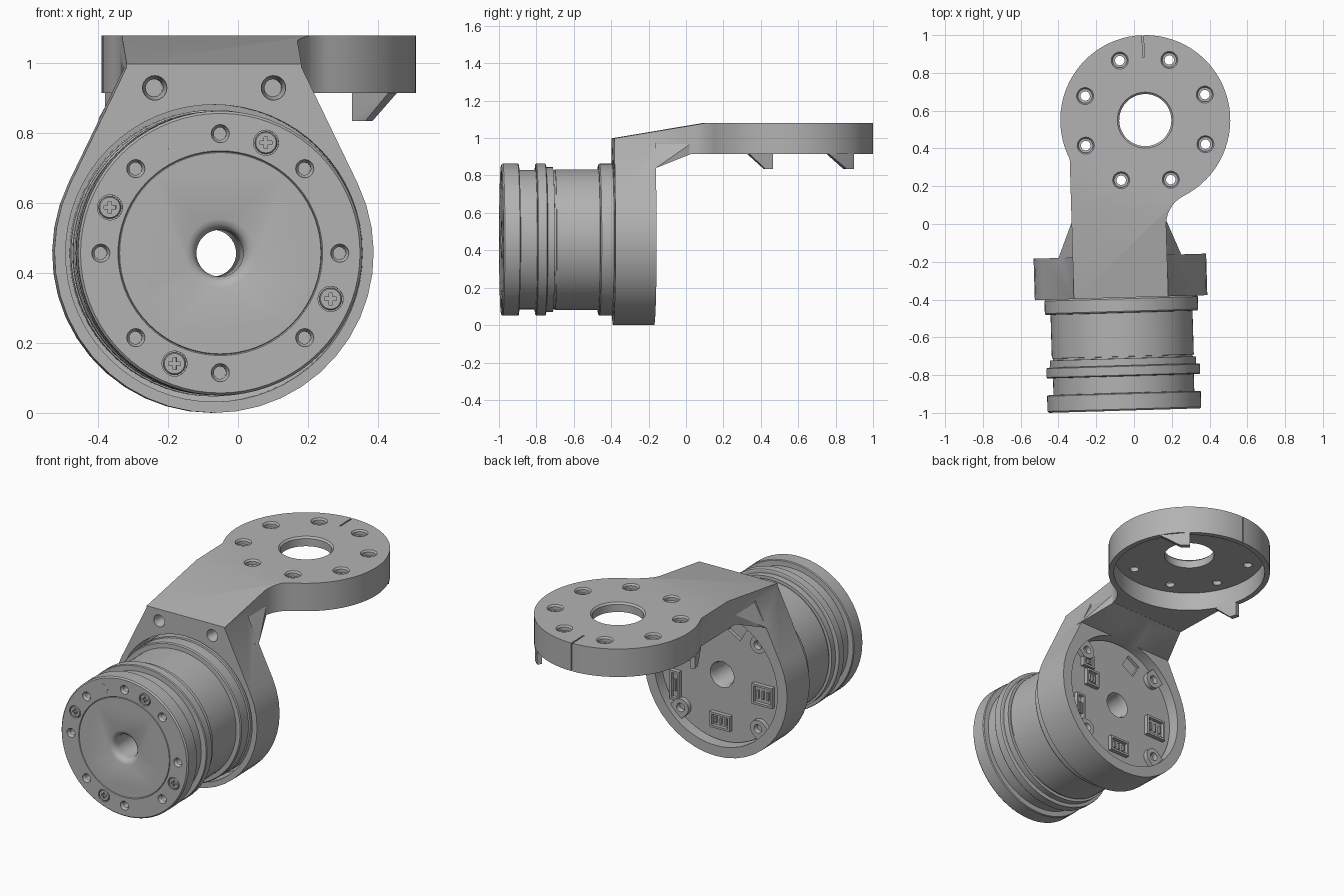
import bpy, bmesh
from math import sin, cos, radians, atan2, acos, degrees, hypot, sqrt
from mathutils import Matrix

if "Cube" in bpy.data.objects:
    bpy.data.objects.remove(bpy.data.objects["Cube"])

grey = bpy.data.materials.new("machined_grey")
grey.use_nodes = True
grey.diffuse_color = (0.45, 0.45, 0.45, 1)
grey.node_tree.nodes["Principled BSDF"].inputs["Base Color"].default_value = (0.45, 0.45, 0.45, 1)
YAW = Matrix.Rotation(radians(1.7), 4, 'Z')

MX, MZ = -0.08, 0.457          # motor axis
DX, DY, DR = 0.076, 0.548, 0.45  # flange centre and radius
HALF = 0.25                    # half width of the arm
FRONT, BACK = -0.388, -0.168   # faces of the clamp ring
FACE, PLATE = -0.986, -0.23    # front and rear faces of the motor
LOW, TOP = 0.915, 1.08         # flange heights


def place(u, v, w, axis):
    return {'x': (w, u, v), 'y': (u, w, v), 'z': (u, v, w)}[axis]


def loft(bm, rings):
    """Capped solid through rings of equal vertex count."""
    rings = [[bm.verts.new(p) for p in ring] for ring in rings]
    for a, b in zip(rings, rings[1:]):
        for i in range(len(a)):
            j = (i + 1) % len(a)
            bm.faces.new((a[i], a[j], b[j], b[i]))
    bm.faces.new(rings[0])
    bm.faces.new(rings[-1])


def prism(bm, pts, axis, lo, hi):
    loft(bm, [[place(u, v, w, axis) for u, v in pts] for w in (lo, hi)])


def arc(cx, cy, r, a0, a1, n):
    return [(cx + r * cos(radians(a0 + (a1 - a0) * i / n)),
             cy + r * sin(radians(a0 + (a1 - a0) * i / n))) for i in range(n + 1)]


def turned(bm, cx, cy, axis, profile, n=24):
    """Stack of circles given as (radius, position along the axis)."""
    loft(bm, [[place(u, v, w, axis) for u, v in arc(cx, cy, r, 0, 360, n)[:-1]]
              for r, w in profile])


def rect(cx, cy, w, h, turn=0):
    c, s = cos(radians(turn)), sin(radians(turn))
    return [(cx + c * x * w / 2 - s * y * h / 2, cy + s * x * w / 2 + c * y * h / 2)
            for x, y in ((-1, -1), (1, -1), (1, 1), (-1, 1))]


def hull(bm, pts):
    bmesh.ops.convex_hull(bm, input=[bm.verts.new(p) for p in pts])


def make(name, bm):
    bmesh.ops.recalc_face_normals(bm, faces=bm.faces[:])
    mesh = bpy.data.meshes.new(name)
    bm.to_mesh(mesh)
    bm.free()
    mesh.materials.append(grey)
    obj = bpy.data.objects.new(name, mesh)
    bpy.context.collection.objects.link(obj)
    return obj


def combine(obj, bm, operation):
    tool = make("cutter", bm)
    tool.hide_render = True
    mod = obj.modifiers.new("combine", 'BOOLEAN')
    mod.operation, mod.solver, mod.object = operation, 'EXACT', tool
    bpy.context.view_layer.objects.active = obj
    bpy.ops.object.modifier_apply(modifier=mod.name)
    bpy.data.objects.remove(tool)


def finish(obj):
    obj.data.transform(YAW)
    bpy.ops.object.select_all(action='DESELECT')
    obj.select_set(True)
    bpy.context.view_layer.objects.active = obj
    bpy.ops.object.shade_smooth_by_angle(angle=radians(30))


def around(r, start, step, count):
    return [(MX + r * cos(radians(start + i * step)), MZ + r * sin(radians(start + i * step)))
            for i in range(count)]


# Bracket: clamp ring with tapered shoulders
RING = 0.457
px, pz = HALF, 0.99 - MZ
tangent = degrees(atan2(pz, px) - acos(RING / hypot(px, pz)))
bm = bmesh.new()
prism(bm, arc(MX, MZ, RING, 180 - tangent, 360 + tangent, 28)
      + [(MX + HALF, 0.99), (MX - HALF, 0.99)], 'y', FRONT, BACK)
bracket = make("bracket", bm)

# Bracket: arm running into the round flange, with a fillet on one side
fr = 0.17
fx = MX + HALF + fr
fy = DY - sqrt((DR + fr) ** 2 - (fx - DX) ** 2)
join = degrees(atan2(fy - DY, fx - DX))
left = 180 + degrees(acos((DX - MX + HALF) / DR))
bm = bmesh.new()
prism(bm, [(MX - HALF, FRONT), (MX + HALF, FRONT)] + arc(fx, fy, fr, 180, 180 + join, 12)
      + arc(DX, DY, DR, join, left, 56)[1:], 'z', LOW, TOP)
combine(bracket, bm, 'UNION')

# Bracket: gussets under the arm
bm = bmesh.new()
hull(bm, [(MX + s * w, y, z) for s in (-1, 1) for w, y, z in
          ((0.249, -0.2, 0.97), (0.325, -0.2, 0.84), (0.325, BACK, 0.84),
           (0.249, 0.02, 0.97), (0.249, 0.02, 0.914))])
combine(bracket, bm, 'UNION')

# Bracket: sloped top
bm = bmesh.new()
prism(bm, [(-0.5, 0.98), (0.12, 1.0836), (0.12, 1.2), (-0.5, 1.2)], 'x', -1, 1)
combine(bracket, bm, 'DIFFERENCE')

# Bracket: motor bore, flange recess and index slit
bm = bmesh.new()
turned(bm, MX, MZ, 'y', [(0.425, -0.5), (0.425, -0.26), (0.395, -0.255),
                         (0.395, BACK), (0.46, 0.03)], 64)
turned(bm, DX, DY, 'z', [(0.42, 0.85), (0.42, 1.025)], 64)
combine(bracket, bm, 'DIFFERENCE')
bm = bmesh.new()
prism(bm, [(0.88, 1.068), (0.992, 1.068), (0.992, 0.9), (1.1, 0.9), (1.1, 1.2), (0.88, 1.2)],
      'x', DX - 0.004, DX + 0.004)

# Bracket: centre hole, bolt circle and front bolt holes
turned(bm, DX, DY, 'z', [(0.138, 0.99), (0.138, 1.07), (0.158, 1.09)], 48)
for i in range(8):
    a = radians(21.5 + 45 * i)
    turned(bm, DX + 0.343 * cos(a), DY + 0.343 * sin(a), 'z',
           [(0.025, 0.99), (0.025, 1.05), (0.038, 1.051), (0.038, 1.07), (0.049, 1.085)])
for s in (-1, 1):
    turned(bm, MX + s * 0.17, 0.93, 'y',
           [(0.035, FRONT - 0.02), (0.035, FRONT + 0.01), (0.025, FRONT + 0.03),
            (0.025, FRONT + 0.09)])
combine(bracket, bm, 'DIFFERENCE')
finish(bracket)

# Hook tabs below the flange rim: slanted at the first angle, upright at the last
bm = bmesh.new()
for a0, a1 in ((27, 49), (208, 190)):
    tip = a0 + (a1 - a0) * 0.68
    hull(bm, [(DX + r * cos(radians(a)), DY + r * sin(radians(a)), z)
              for r in (0.421, 0.449)
              for a, z in ((a0, 0.93), (a0, 0.914), (tip, 0.835), (a1, 0.835), (a1, 0.93))])
finish(make("flange_tabs", bm))

# Motor: turned body with raised bands
bm = bmesh.new()
turned(bm, MX, MZ, 'y', [
    (0.288, FACE), (0.29, FACE + 0.004), (0.293, FACE), (0.4, FACE), (0.407, FACE + 0.008),
    (0.407, -0.898), (0.403, -0.893), (0.373, -0.892), (0.373, -0.804), (0.403, -0.803),
    (0.407, -0.798), (0.407, -0.752), (0.402, -0.748), (0.387, -0.747), (0.387, -0.71),
    (0.37, -0.709), (0.37, -0.7), (0.376, -0.699), (0.376, -0.468), (0.401, -0.467),
    (0.406, -0.46), (0.406, -0.394), (0.4, -0.388), (0.41, -0.385), (0.41, -0.262),
    (0.39, -0.26), (0.39, PLATE)], 72)
motor = make("motor", bm)

# Motor: shaft bore, threaded holes and screw seats in the face, rear pocket
bm = bmesh.new()
turned(bm, MX, MZ, 'y', [(0.11, FACE - 0.01), (0.098, FACE), (0.082, FACE + 0.006),
                         (0.072, FACE + 0.018), (0.067, FACE + 0.04), (0.067, PLATE - 0.02),
                         (0.08, PLATE + 0.01)], 40)
for u, v in around(0.342, 0, 45, 8):
    turned(bm, u, v, 'y', [(0.028, FACE - 0.01), (0.025, FACE + 0.005),
                           (0.018, FACE + 0.015), (0.018, FACE + 0.05)])
for u, v in around(0.342, 67.5, 90, 4):
    turned(bm, u, v, 'y', [(0.036, FACE - 0.01), (0.036, FACE + 0.015)])
prism(bm, rect(MX - 0.1, MZ + 0.29, 0.09, 0.09, 30), 'y', PLATE - 0.02, PLATE + 0.02)
combine(motor, bm, 'DIFFERENCE')
finish(motor)

# Cross-head screws and a flush plug on the motor face
bm, cross = bmesh.new(), bmesh.new()
for u, v in around(0.342, 67.5, 90, 4):
    turned(bm, u, v, 'y', [(0.029, FACE), (0.032, FACE + 0.004), (0.032, FACE + 0.02)])
    plus = []
    for k in range(4):
        c, s = cos(radians(90 * k)), sin(radians(90 * k))
        plus += [(u + c * x - s * y, v + s * x + c * y)
                 for x, y in ((0.017, -0.005), (0.017, 0.005), (0.005, 0.005))]
    prism(cross, plus, 'y', FACE - 0.02, FACE + 0.01)
screws = make("face_screws", bm)
combine(screws, cross, 'DIFFERENCE')
finish(screws)
bm = bmesh.new()
turned(bm, *around(0.342, 112.5, 0, 1)[0], 'y', [(0.025, FACE - 0.001), (0.025, FACE + 0.01)])
finish(make("face_plug", bm))

# Rear mounting lugs with screw holes
bm, holes = bmesh.new(), bmesh.new()
for k, (u, v) in enumerate(around(0.35, 45, 90, 4)):
    a = 45 + 90 * k
    ends = arc(u, v, 0.05, a + 90, a + 270, 12)
    reach = [(x + 0.06 * cos(radians(a)), y + 0.06 * sin(radians(a))) for x, y in (ends[-1], ends[0])]
    prism(bm, ends + reach, 'y', PLATE - 0.02, PLATE + 0.028)
    turned(holes, u, v, 'y', [(0.022, PLATE), (0.022, PLATE + 0.02), (0.03, PLATE + 0.04)])
lugs = make("rear_lugs", bm)
combine(lugs, holes, 'DIFFERENCE')
finish(lugs)

# Rear connector sockets: hollow housings with a row of pins
bm, pockets, pins = bmesh.new(), bmesh.new(), bmesh.new()
for u, v, w, h in ((0, -0.27, 0.13, 0.09), (-0.27, -0.05, 0.13, 0.12),
                   (0.2, 0.09, 0.09, 0.1), (0.23, 0.19, 0.08, 0.08), (0.29, -0.13, 0.06, 0.17)):
    u, v = u + MX, v + MZ
    prism(bm, rect(u, v, w, h), 'y', PLATE - 0.02, PLATE + 0.025)
    prism(pockets, rect(u, v, w - 0.025, h - 0.025), 'y', PLATE + 0.004, PLATE + 0.05)
    for i in (-1, 0, 1):
        prism(pins, rect(u + i * w * 0.24, v, 0.01, h * 0.4), 'y', PLATE, PLATE + 0.018)
sockets = make("rear_sockets", bm)
combine(sockets, pockets, 'DIFFERENCE')
finish(sockets)
finish(make("socket_pins", pins))
